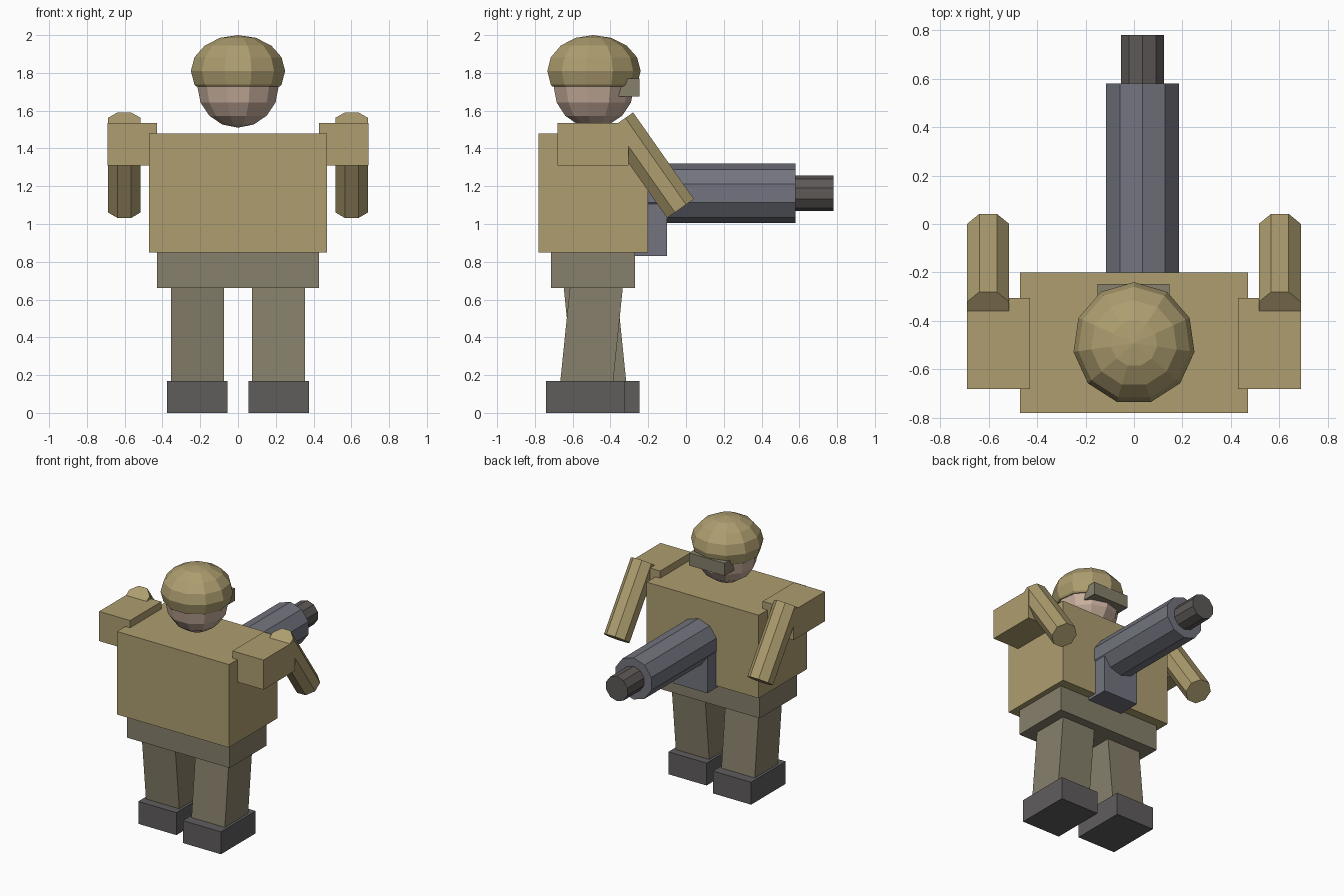
import bpy, bmesh, math
from mathutils import Vector

if "Cube" in bpy.data.objects:
    bpy.data.objects.remove(bpy.data.objects["Cube"])


def material(name, rgb):
    m = bpy.data.materials.new(name)
    m.diffuse_color = (*rgb, 1)
    m.use_nodes = True
    m.node_tree.nodes["Principled BSDF"].inputs["Base Color"].default_value = m.diffuse_color
    return m


TAN = material("tan_cloth", (0.42, 0.34, 0.16))
DRAB = material("drab_cloth", (0.24, 0.215, 0.145))
BOOT = material("boot_leather", (0.115, 0.108, 0.108))
STEEL = material("steel", (0.17, 0.175, 0.21))
DARK = material("dark_steel", (0.11, 0.10, 0.095))
SKIN = material("skin", (0.58, 0.43, 0.34))


def finish(name, bm, mat):
    bmesh.ops.recalc_face_normals(bm, faces=bm.faces)
    me = bpy.data.meshes.new(name)
    bm.to_mesh(me)
    bm.free()
    me.materials.append(mat)
    ob = bpy.data.objects.new(name, me)
    bpy.context.collection.objects.link(ob)
    return ob


def box(name, x, y, z, mat, lean=0.0):
    """Box from three (min, max) ranges; lean shifts the top along y."""
    bm = bmesh.new()
    bmesh.ops.create_cube(bm, size=1)
    for v in bm.verts:
        top = v.co.z > 0
        v.co = [r[1] if c > 0 else r[0] for c, r in zip(v.co, (x, y, z))]
        if top:
            v.co.y += lean
    return finish(name, bm, mat)


def rod(name, a, b, radius, sides, turn, mat):
    """Prism from point a to point b; turn rotates the cross-section."""
    a, b = Vector(a), Vector(b)
    axis = (b - a).normalized()
    side = Vector((1, 0, 0))
    up = axis.cross(side)
    bm = bmesh.new()
    rings = []
    for p in (a, b):
        rings.append([bm.verts.new(p + radius * (math.cos(t) * side + math.sin(t) * up))
                      for t in (turn + math.tau * i / sides for i in range(sides))])
    for i in range(sides):
        j = (i + 1) % sides
        bm.faces.new((rings[0][i], rings[0][j], rings[1][j], rings[1][i]))
    bm.faces.new(rings[0])
    bm.faces.new(rings[1])
    return finish(name, bm, mat)


def dome(name, center, radius, height, mat, cut=None, segments=11):
    """Faceted ellipsoid, optionally cut flat below height cut."""
    bm = bmesh.new()
    bmesh.ops.create_uvsphere(bm, u_segments=segments, v_segments=8, radius=1)
    top = max((v.co for v in bm.verts if abs(v.co.z) < 0.1), key=lambda c: c.y)
    turn = math.pi / 2 - math.atan2(top.y, top.x)
    c, s = math.cos(turn), math.sin(turn)
    for v in bm.verts:
        x, y, z = v.co
        v.co = Vector(center) + Vector(((c * x - s * y) * radius,
                                        (s * x + c * y) * radius, z * height))
    if cut is not None:
        res = bmesh.ops.bisect_plane(bm, geom=bm.verts[:] + bm.edges[:] + bm.faces[:],
                                     plane_co=(0, 0, cut), plane_no=(0, 0, -1), clear_outer=True)
        rim = [e for e in res["geom_cut"] if isinstance(e, bmesh.types.BMEdge)]
        bmesh.ops.edgeloop_fill(bm, edges=rim)
    return finish(name, bm, mat)


# Body
box("torso", (-0.47, 0.47), (-0.78, -0.20), (0.85, 1.48), TAN)
box("pelvis", (-0.43, 0.43), (-0.715, -0.27), (0.66, 0.85), DRAB)

# Legs and boots, staggered in a slight stride
for tag, x0, x1, shift, lean in (("right", 0.075, 0.355, -0.665, 0.05),
                                 ("left", -0.355, -0.075, -0.597, -0.05)):
    box(tag + "_leg", (x0, x1), (shift, shift + 0.28), (0.17, 0.66), DRAB, lean)
    y = -0.74 if tag == "right" else -0.66
    box(tag + "_boot", (x0 - 0.02, x1 + 0.02), (y, y + 0.415), (0, 0.17), BOOT)

# Shoulders and forearms
for tag, s in (("right", 1), ("left", -1)):
    box(tag + "_shoulder", sorted((0.43 * s, 0.69 * s)), (-0.68, -0.305), (1.31, 1.535), TAN)
    rod(tag + "_forearm", (0.602 * s, -0.351, 1.541), (0.602 * s, -0.029, 1.082),
        0.094, 8, math.pi / 8, TAN)

# Head, helmet and goggles
dome("head", (0, -0.492, 1.725), 0.217, 0.215, SKIN)
dome("helmet", (0, -0.492, 1.81), 0.252, 0.19, TAN, cut=1.727)
box("goggles", (-0.15, 0.147), (-0.45, -0.247), (1.675, 1.77), DRAB)

# Gun
box("gun_mount", (-0.11, 0.18), (-0.30, -0.10), (0.83, 1.16), STEEL)
rod("gun_body", (0.035, -0.30, 1.162), (0.035, 0.58, 1.162), 0.158, 10, math.pi / 10, STEEL)
rod("gun_muzzle", (0.035, 0.50, 1.162), (0.035, 0.78, 1.162), 0.094, 10, math.pi / 10, DARK)
